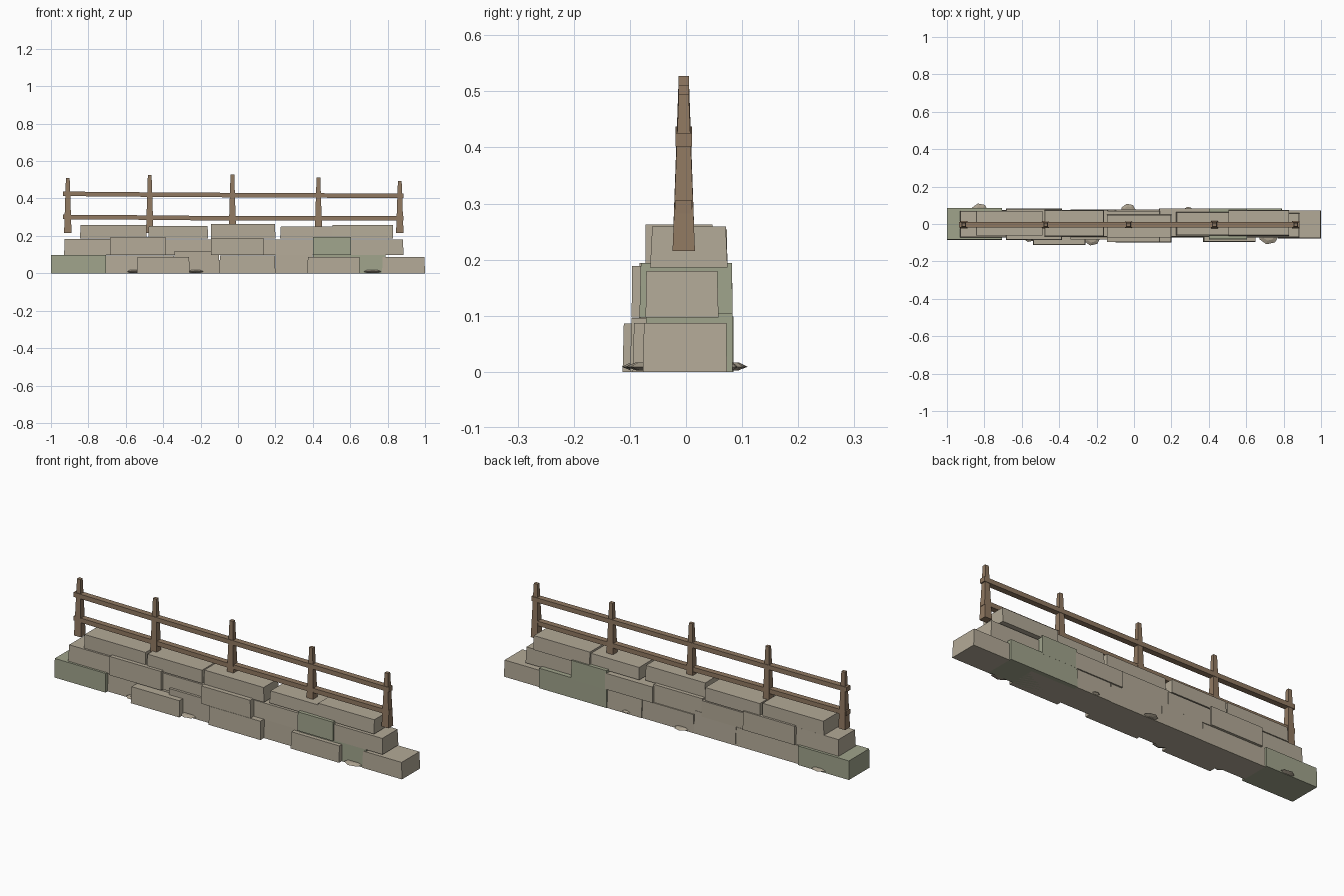
import bpy, bmesh, random
from math import cos, sin, tau

if "Cube" in bpy.data.objects:
    bpy.data.objects.remove(bpy.data.objects["Cube"])

random.seed(4)


def material(name, rgb):
    m = bpy.data.materials.new(name)
    m.diffuse_color = (*rgb, 1)
    m.use_nodes = True
    m.node_tree.nodes["Principled BSDF"].inputs["Base Color"].default_value = m.diffuse_color
    return m


STONE = material("stone", (0.45, 0.40, 0.31))
MOSS = material("mossy_stone", (0.35, 0.37, 0.26))
WOOD = material("wood", (0.28, 0.19, 0.12))
PEBBLE = material("pebble", (0.40, 0.35, 0.27))


def finish(bm, name, mat):
    bmesh.ops.recalc_face_normals(bm, faces=bm.faces)
    me = bpy.data.meshes.new(name)
    bm.to_mesh(me)
    bm.free()
    me.materials.append(mat)
    ob = bpy.data.objects.new(name, me)
    bpy.context.collection.objects.link(ob)
    return ob


def loft(name, rings, mat):
    """Skin a list of equal-length point rings and cap both ends."""
    bm = bmesh.new()
    vs = [[bm.verts.new(p) for p in r] for r in rings]
    n = len(rings[0])
    for a, b in zip(vs, vs[1:]):
        for i in range(n):
            j = (i + 1) % n
            bm.faces.new((a[i], a[j], b[j], b[i]))
    bm.faces.new(vs[0])
    bm.faces.new(vs[-1])
    return finish(bm, name, mat)


def rect(x0, x1, y0, y1, z):
    return [(x0, y0, z), (x1, y0, z), (x1, y1, z), (x0, y1, z)]


def block(name, x0, x1, y0, y1, z0, z1, mat):
    """Stone block with a slightly uneven upper face."""
    j = lambda: random.uniform(0, 0.004)
    loft(name, [rect(x0, x1, y0, y1, z0),
                rect(x0 + j(), x1 - j(), y0 + j(), y1 - j(), z1)], mat)


# Stone courses: bottom height, then (x0, x1, y0, y1, top)
courses = {
    "base_stone": (0.0, [
        (-1.0, -0.705, -0.085, 0.085, 0.099),
        (-0.72, -0.34, -0.068, 0.076, 0.095),
        (-0.54, -0.26, -0.113, 0.04, 0.086),
        (-0.34, -0.10, -0.083, 0.077, 0.118),
        (-0.10, 0.20, -0.100, 0.077, 0.096),
        (0.20, 0.40, -0.072, 0.080, 0.100),
        (0.37, 0.65, -0.095, 0.06, 0.087),
        (0.40, 0.79, -0.073, 0.083, 0.104),
        (0.77, 1.0, -0.077, 0.073, 0.087)]),
    "middle_stone": (0.097, [
        (-0.93, -0.68, -0.072, 0.070, 0.184),
        (-0.685, -0.385, -0.085, 0.083, 0.194),
        (-0.39, -0.14, -0.070, 0.074, 0.181),
        (-0.145, 0.14, -0.097, 0.072, 0.189),
        (0.135, 0.41, -0.070, 0.083, 0.180),
        (0.40, 0.605, -0.083, 0.083, 0.194),
        (0.60, 0.885, -0.072, 0.058, 0.180)]),
    "top_stone": (0.186, [
        (-0.845, -0.49, -0.062, 0.070, 0.258),
        (-0.48, -0.16, -0.066, 0.074, 0.254),
        (-0.145, 0.20, -0.072, 0.050, 0.263),
        (0.225, 0.51, -0.062, 0.064, 0.249),
        (0.505, 0.83, -0.064, 0.074, 0.259)]),
}
mossy = {"base_stone_1", "base_stone_8", "middle_stone_6"}
for course, (z0, stones) in courses.items():
    for i, (x0, x1, y0, y1, z1) in enumerate(stones, 1):
        name = f"{course}_{i}"
        block(name, x0, x1, y0, y1, z0, z1, MOSS if name in mossy else STONE)

# Flat pebbles at the foot of the wall: x, y, radius
for i, (x, y, r) in enumerate([(-0.56, -0.065, 0.035), (-0.225, -0.075, 0.045),
                               (0.72, -0.06, 0.055), (-0.825, 0.07, 0.045),
                               (-0.03, 0.073, 0.04), (0.29, 0.07, 0.025)]):
    ring = lambda s, z: [(x + r * s * cos(tau * k / 7), y + r * s * 0.9 * sin(tau * k / 7), z)
                         for k in range(7)]
    loft(f"pebble_{i + 1}", [ring(0.55, 0.002), ring(1, 0.009), ring(0.6, 0.017)], PEBBLE)

# Tapered fence posts: x, top height
YC = -0.004
for i, (x, top) in enumerate([(-0.91, 0.51), (-0.472, 0.525), (-0.03, 0.527),
                              (0.43, 0.511), (0.865, 0.494)], 1):
    loft(f"fence_post_{i}", [rect(x - w, x + w, YC - d, YC + d, z)
                             for w, d, z in ((0.02, 0.02, 0.215), (0.01, 0.009, top))], WOOD)

# Slightly wavering fence rails
for name, zs in (("lower_rail", (0.301, 0.298, 0.293, 0.294)),
                 ("upper_rail", (0.425, 0.421, 0.418, 0.414))):
    h, d = 0.012, 0.015
    loft(name, [[(x, YC - d, z - h), (x, YC + d, z - h), (x, YC + d, z + h), (x, YC - d, z + h)]
                for x, z in zip((-0.935, -0.50, 0.0, 0.885), zs)], WOOD)
